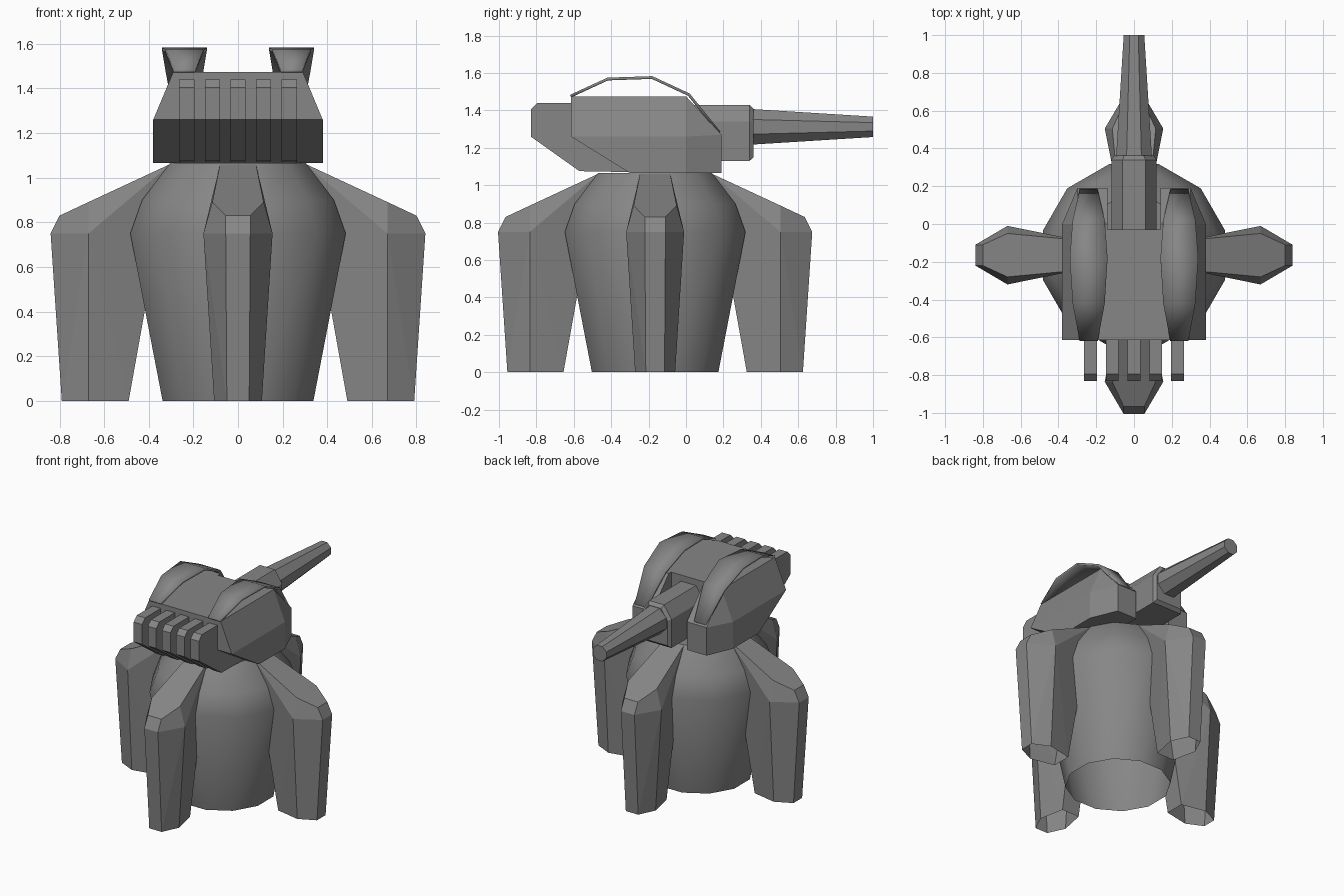
import bpy, bmesh, math
from mathutils import Matrix, Vector

if "Cube" in bpy.data.objects:
    bpy.data.objects.remove(bpy.data.objects["Cube"])

CY = -0.165  # y of the pedestal axis

grey = bpy.data.materials.new("plain_grey")
grey.use_nodes = True
colour = (0.24, 0.24, 0.24, 1)
grey.diffuse_color = colour
grey.node_tree.nodes["Principled BSDF"].inputs["Base Color"].default_value = colour


def finish(name, bm, smooth=None, fix=True):
    if fix:
        bmesh.ops.recalc_face_normals(bm, faces=bm.faces[:])
    mesh = bpy.data.meshes.new(name)
    bm.to_mesh(mesh)
    bm.free()
    ob = bpy.data.objects.new(name, mesh)
    bpy.context.collection.objects.link(ob)
    mesh.materials.append(grey)
    if smooth:
        bpy.ops.object.select_all(action='DESELECT')
        ob.select_set(True)
        bpy.context.view_layer.objects.active = ob
        bpy.ops.object.shade_smooth_by_angle(angle=math.radians(smooth))
    return ob


def loft(rings, caps=(True, True)):
    """Join equal rings of points with quads."""
    bm = bmesh.new()
    rows = [[bm.verts.new(p) for p in ring] for ring in rings]
    n = len(rows[0])
    for a, b in zip(rows, rows[1:]):
        for i in range(n):
            j = (i + 1) % n
            bm.faces.new((a[i], a[j], b[j], b[i]))
    if caps[0]:
        bm.faces.new(rows[0][::-1])
    if caps[1]:
        bm.faces.new(rows[-1])
    return bm


def hull_of(points):
    """Convex solid through points mirrored across x = 0."""
    bm = bmesh.new()
    for x, y, z in points:
        for s in (-1, 1):
            bm.verts.new((s * x, y, z))
    bmesh.ops.convex_hull(bm, input=bm.verts[:])
    bmesh.ops.dissolve_limit(bm, angle_limit=0.02, verts=bm.verts[:], edges=bm.edges[:])
    return bm


def circle(n, r, turn):
    return [(r * math.cos(math.tau * (i + turn) / n), r * math.sin(math.tau * (i + turn) / n))
            for i in range(n)]


# Pedestal: twelve sides, open underneath
pedestal = [(0.35, 0), (0.5, 0.75), (0.445, 0.9), (0.315, 1.065)]
finish("pedestal", loft([[(x, y + CY, z) for x, y in circle(12, r, 0.5)] for r, z in pedestal],
                        (False, True)), smooth=35)

# Four buttress legs: half width, distance from axis, height
leg = [(0.05, 0.79, 0), (0.107, 0.67, 0), (0.07, 0.49, 0),
       (0.055, 0.84, 0.75), (0.155, 0.67, 0.75), (0.07, 0.415, 0.75),
       (0.055, 0.80, 0.83), (0.115, 0.67, 0.891), (0.08, 0.30, 1.063)]
for k, name in enumerate(("back_leg", "right_leg", "front_leg", "left_leg")):
    bm = hull_of(leg)
    bm.normal_update()
    base = [f for f in bm.faces if all(v.co.z < 0.001 for v in f.verts)]
    bmesh.ops.delete(bm, geom=base, context='FACES_ONLY')
    bmesh.ops.transform(bm, verts=bm.verts[:],
                        matrix=Matrix.Translation((0, CY, 0)) @ Matrix.Rotation(k * math.pi / 2, 4, 'Z'))
    finish(name, bm)

# Turret shell with a slot at the back for the gun
turret = finish("turret_shell", hull_of([
    (0.38, -0.615, 1.26), (0.29, -0.615, 1.475), (0.29, 0, 1.475), (0.38, 0, 1.26),
    (0.38, 0, 1.065), (0.38, -0.3, 1.065), (0.30, 0.19, 1.27), (0.30, 0.19, 1.065)]))
cutter = finish("slot_cutter", hull_of([(0.14, y, z) for y in (-0.03, 0.4) for z in (0.9, 1.7)]))
cutter.hide_render = True
cutter.hide_viewport = True
cut = turret.modifiers.new("slot", 'BOOLEAN')
cut.operation = 'DIFFERENCE'
cut.solver = 'EXACT'
cut.object = cutter

# Five front grille bars
bar = [(-0.83, 1.26), (-0.83, 1.405), (-0.795, 1.44), (-0.58, 1.44), (-0.3, 1.07), (-0.57, 1.075)]
for i in range(-2, 3):
    finish(f"grille_bar_{i + 3}", loft([[(i * 0.115 + s * 0.034, y, z) for y, z in bar]
                                        for s in (-1, 1)]))

# Arched roof plates: y, z, half width
arch = [(-0.62, 1.483, 0.048), (-0.42, 1.575, 0.085), (-0.18, 1.583, 0.1),
        (0.02, 1.49, 0.085), (0.185, 1.285, 0.047)]
for side, name in ((1, "left_roof_plate"), (-1, "right_roof_plate")):
    bm = bmesh.new()
    rows = [[bm.verts.new((side * 0.24 + s * w, y, z)) for s in (-1, 1)] for y, z, w in arch]
    for a, b in zip(rows, rows[1:]):
        bm.faces.new((a[0], a[1], b[1], b[0]))
    plate = finish(name, bm, smooth=50, fix=False)
    thick = plate.modifiers.new("thickness", 'SOLIDIFY')
    thick.thickness = 0.015
    thick.offset = -1

# Gun mount with chamfered top and end
section = [(-0.12, -0.15), (0.12, -0.15), (0.12, 0.06), (0.06, 0.15), (-0.06, 0.15), (-0.12, 0.06)]
finish("gun_mount", loft([[(x * s, y, 1.28 + z * s) for x, z in section]
                          for y, s in ((-0.04, 1), (0.34, 1), (0.362, 0.86))]))

# Tapered barrel
finish("barrel", loft([[(x, y, z + 1.312) for x, z in circle(8, r, 0.5)]
                       for y, r in ((0.35, 0.103), (1.0, 0.059))]))
